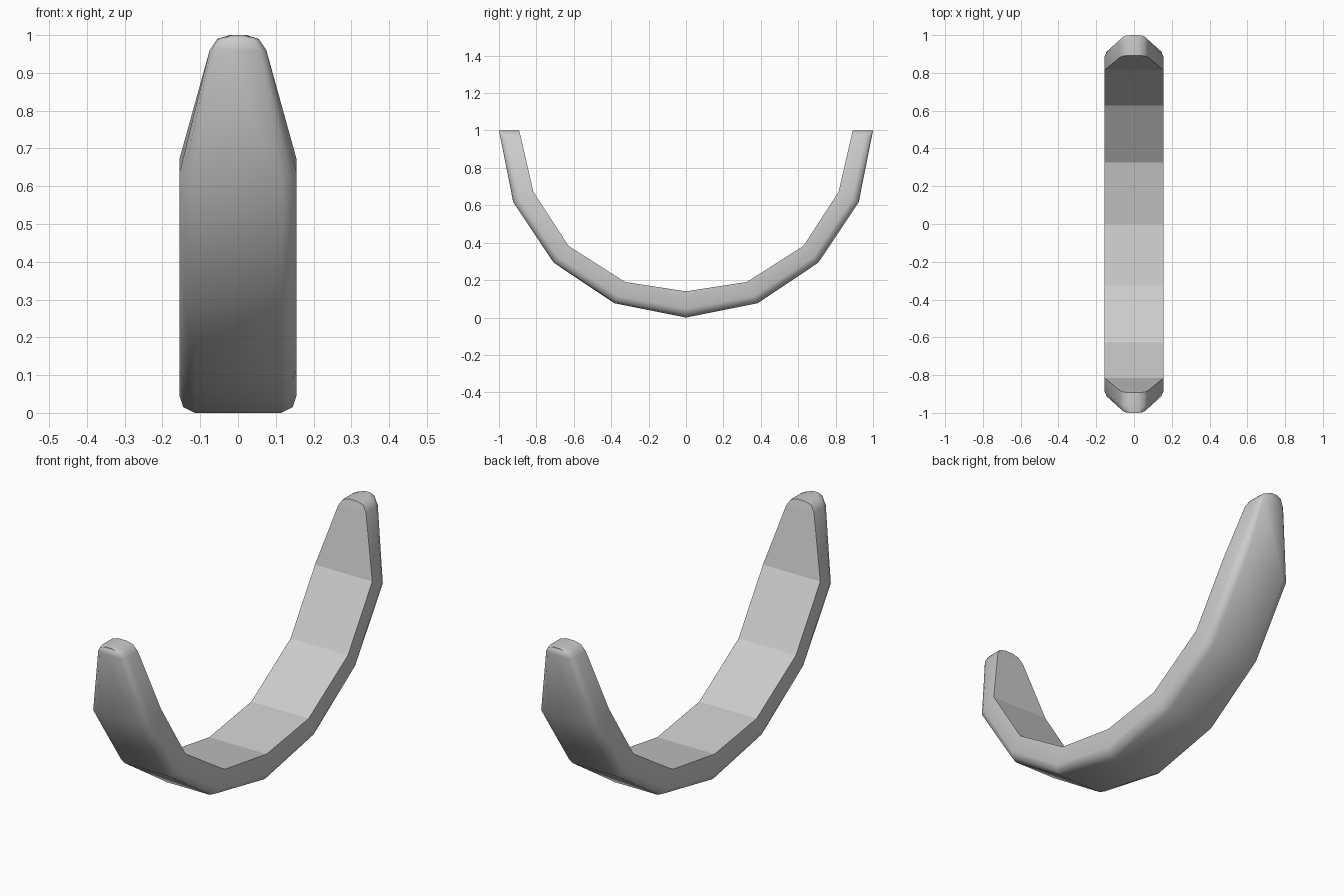
import bpy, bmesh, math
from mathutils import Vector

if "Cube" in bpy.data.objects:
    bpy.data.objects.remove(bpy.data.objects["Cube"])

# Half of the side profile, from the bottom to the tip:
# outer (y, z), inner (y, z), half width
outer = [(math.sin(math.radians(a)), 1 - math.cos(math.radians(a)))
         for a in (0, 22.5, 45, 67.5)]
inner = [(0, 0.14), (0.325, 0.19), (0.628, 0.383), (0.816, 0.672)]
half = [(o, i, 0.155) for o, i in zip(outer, inner)]
# rounded tip
half += [((0.992, 0.96), (0.882, 0.96), 0.075),
         ((0.998, 0.99), (0.89, 0.99), 0.055),
         ((1.0, 1.0), (0.892, 1.0), 0.022)]
mirrored = [((-o[0], o[1]), (-i[0], i[1]), w) for o, i, w in half[:0:-1]]
rows = mirrored + half

# Cross-section: fraction of half width, fraction of thickness from outside in
side = [(0.74, 0.0), (0.935, 0.11), (1.0, 0.33), (1.0, 1.0)]
section = side + [(-x, t) for x, t in reversed(side)]
n = len(section)

bm = bmesh.new()
rings = []
for o, i, w in rows:
    a, b = Vector((0, *o)), Vector((0, *i))
    ring = []
    for x, t in section:
        p = a.lerp(b, t)
        p.x = x * w
        ring.append(bm.verts.new(p))
    rings.append(ring)

# Skin between the sections and close the two tips
inner_faces = []
for r0, r1 in zip(rings, rings[1:]):
    for k in range(n):
        f = bm.faces.new((r0[k], r0[(k + 1) % n], r1[(k + 1) % n], r1[k]))
        if k == 3:
            inner_faces.append(f)
bm.faces.new(rings[0])
bm.faces.new(rings[-1])
bmesh.ops.recalc_face_normals(bm, faces=bm.faces)
bm.faces.index_update()
flat = [f.index for f in inner_faces]

mesh = bpy.data.meshes.new("curved_band")
bm.to_mesh(mesh)
bm.free()
band = bpy.data.objects.new("curved_band", mesh)
bpy.context.collection.objects.link(band)

# Smooth outside, faceted inside
bpy.context.view_layer.objects.active = band
band.select_set(True)
bpy.ops.object.shade_smooth_by_angle(angle=math.radians(60))
for k in flat:
    mesh.polygons[k].use_smooth = False
